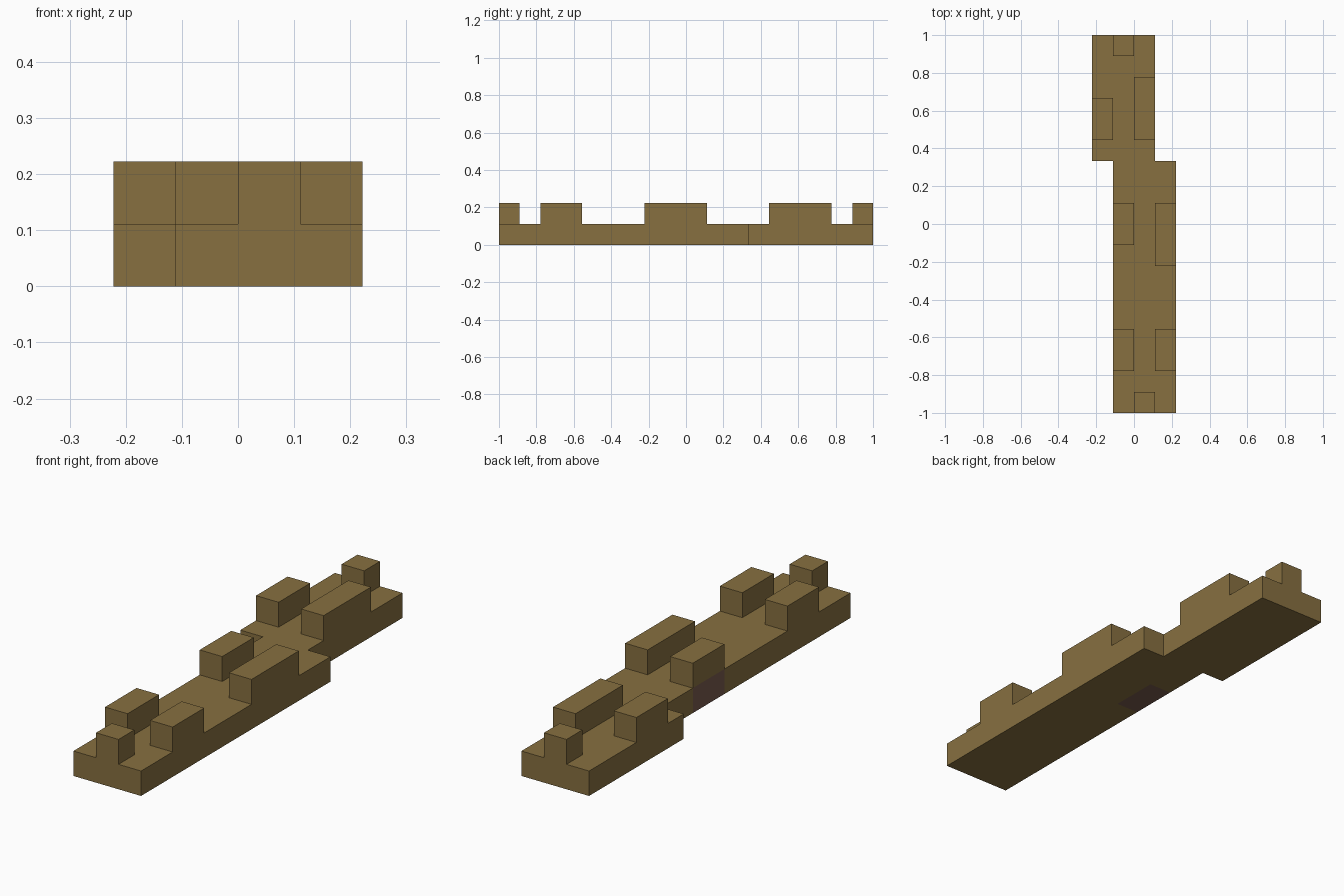
import bpy
import bmesh

cube = bpy.data.objects.get("Cube")
if cube:
    bpy.data.objects.remove(cube, do_unlink=True)

CELL = 1 / 9  # every part sits on a square grid of this pitch


def srgb(r, g, b):
    return tuple(((c / 255 + 0.055) / 1.055) ** 2.4 for c in (r, g, b)) + (1,)


def make_material(name, colour):
    mat = bpy.data.materials.new(name)
    mat.use_nodes = True
    mat.diffuse_color = colour
    mat.node_tree.nodes["Principled BSDF"].inputs["Base Color"].default_value = colour
    return mat


def prism(name, outline, bottom, top, mat):
    """Extrude an outline given in grid cells between two cell heights."""
    bm = bmesh.new()
    face = bm.faces.new([bm.verts.new((x * CELL, y * CELL, bottom * CELL)) for x, y in outline])
    result = bmesh.ops.extrude_face_region(bm, geom=[face], use_keep_orig=True)
    raised = [v for v in result["geom"] if isinstance(v, bmesh.types.BMVert)]
    bmesh.ops.translate(bm, verts=raised, vec=(0, 0, (top - bottom) * CELL))
    bmesh.ops.recalc_face_normals(bm, faces=bm.faces)
    mesh = bpy.data.meshes.new(name)
    bm.to_mesh(mesh)
    bm.free()
    mesh.materials.append(mat)
    obj = bpy.data.objects.new(name, mesh)
    bpy.context.collection.objects.link(obj)


def block(name, x, y0, y1, bottom, top, mat):
    """One-cell-wide block running along y."""
    prism(name, [(x, y0), (x + 1, y0), (x + 1, y1), (x, y1)], bottom, top, mat)


brown = make_material("olive brown", srgb(135, 112, 64))
dark = make_material("reddish brown", srgb(120, 90, 77))

# Stepped slab with a notch in its side for the inlay
slab = [(-1, -9), (2, -9), (2, 3), (1, 3), (1, 9), (-2, 9),
        (-2, 3), (-1, 3), (-1, 1), (0, 1), (0, -1), (-1, -1)]
prism("slab", slab, 0, 1, brown)
block("slab_inlay", -1, -1, 1, 0, 1, dark)

# Raised blocks: left column, first and last row
raised_blocks = {
    "front_end_block": (0, -9, -8),
    "front_right_block": (-1, -7, -5),
    "front_left_block": (1, -7, -5),
    "middle_right_block": (-1, -1, 1),
    "middle_left_block": (1, -2, 1),
    "rear_right_block": (-2, 4, 6),
    "rear_left_block": (0, 4, 7),
    "rear_end_block": (-1, 8, 9),
}
for name, (x, y0, y1) in raised_blocks.items():
    block(name, x, y0, y1, 1, 2, brown)
